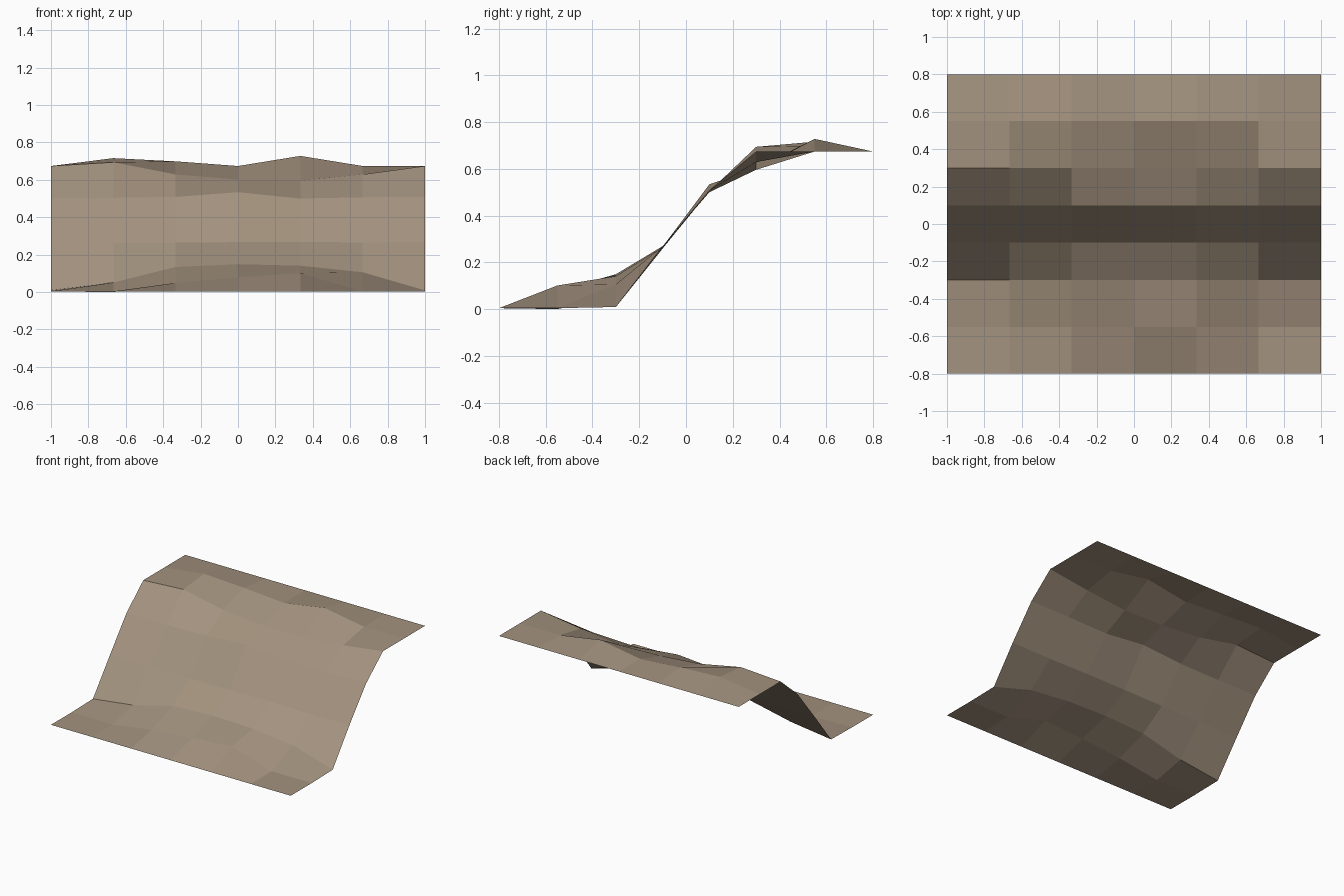
import bpy
import bmesh

# Remove the default object only
default = bpy.data.objects.get("Cube")
if default:
    bpy.data.objects.remove(default, do_unlink=True)


def make_material(name, colour):
    material = bpy.data.materials.new(name)
    material.use_nodes = True
    material.diffuse_color = colour
    shader = material.node_tree.nodes["Principled BSDF"]
    shader.inputs["Base Color"].default_value = colour
    shader.inputs["Roughness"].default_value = 1
    return material


# Slope cross-section, front to back: depth, edge height,
# then bumps across the columns in thousandths
COLUMNS = 7
SECTION = [
    (-0.8, 0.005, None),
    (-0.55, 0.005, (0, -4, 45, 75, 97, 0, 0)),
    (-0.3, 0.01, (0, 42, 125, 140, 132, 97, 0)),
    (-0.1, 0.26, (0, 2, 5, 8, 10, 6, 10)),
    (0.1, 0.505, (0, 0, 5, 30, -4, 3, 5)),
    (0.3, 0.675, (0, 20, -45, -73, -78, -45, 0)),
    (0.55, 0.675, (0, 42, 25, 0, 54, 0, 0)),
    (0.8, 0.675, None),
]


def build_slope(name, section, columns, material):
    bm = bmesh.new()
    rows = []
    for depth, height, bumps in section:
        bumps = bumps or [0] * columns
        row = []
        for column, bump in enumerate(bumps):
            across = 2 * column / (columns - 1) - 1
            row.append(bm.verts.new((across, depth, height + bump / 1000)))
        rows.append(row)

    # Bridge neighbouring rows with upward-facing quads
    for near, far in zip(rows, rows[1:]):
        for i in range(columns - 1):
            face = bm.faces.new((near[i], near[i + 1], far[i + 1], far[i]))
            face.smooth = False

    # Rest the lowest point on the ground
    lowest = min(vert.co.z for vert in bm.verts)
    bmesh.ops.translate(bm, verts=bm.verts, vec=(0, 0, -lowest))

    mesh = bpy.data.meshes.new(name)
    bm.to_mesh(mesh)
    bm.free()
    mesh.materials.append(material)
    slope = bpy.data.objects.new(name, mesh)
    bpy.context.scene.collection.objects.link(slope)
    return slope


# Single faceted sheet of sloping ground
earth = make_material("pale_brown_earth", (0.37, 0.29, 0.212, 1))
build_slope("ground_slope", SECTION, COLUMNS, earth)
